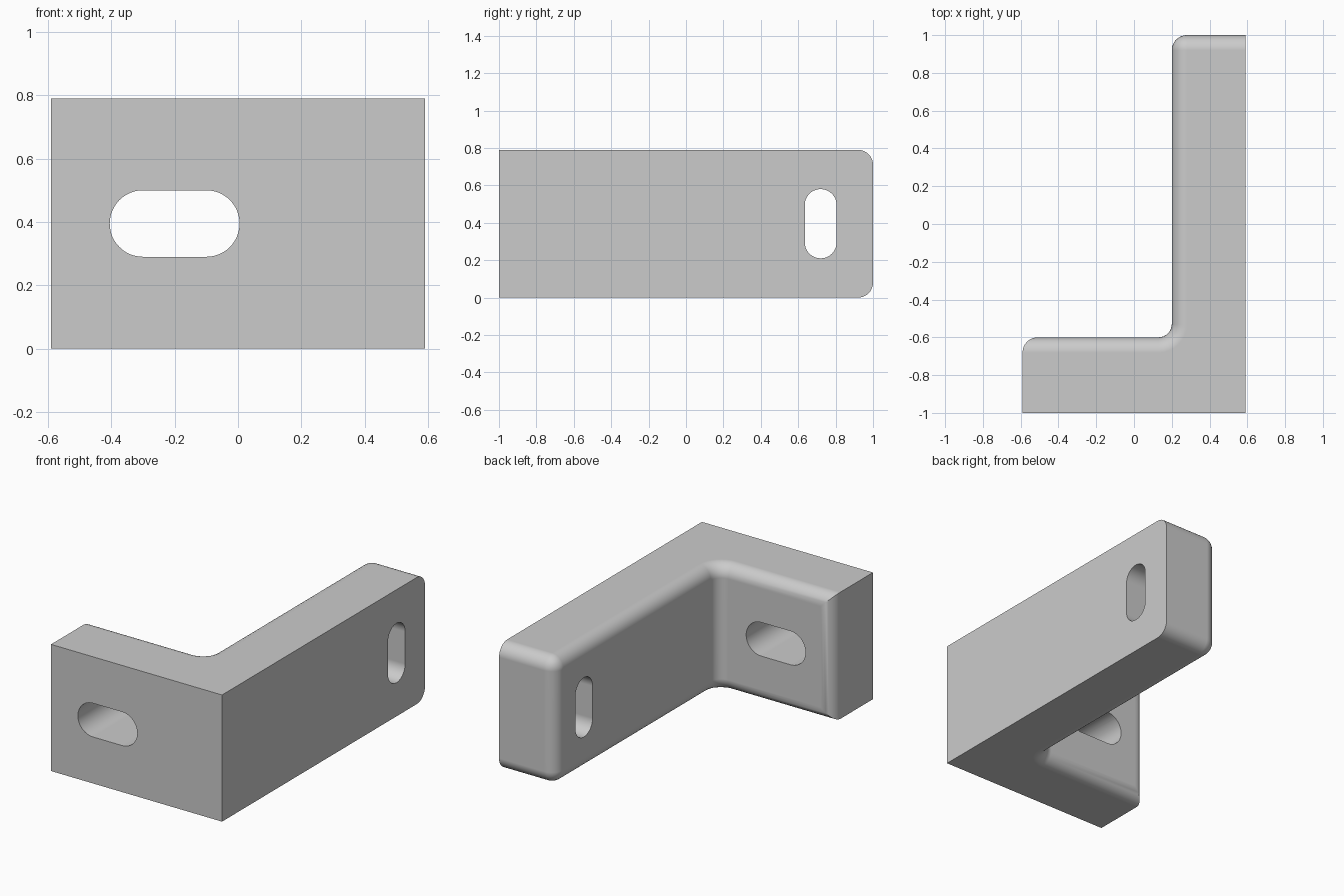
import bpy, bmesh, math
from mathutils import Vector

cube = bpy.data.objects.get("Cube")
if cube:
    bpy.data.objects.remove(cube, do_unlink=True)

W, D, H = 0.59, 1.0, 0.79        # half width, half depth, height
INNER_X, INNER_Y = 0.2, -0.6     # inner faces of the two arms
R = 0.08

grey = bpy.data.materials.new("plain_grey")
grey.use_nodes = True
colour = (0.6, 0.6, 0.6, 1)
grey.diffuse_color = colour
grey.node_tree.nodes["Principled BSDF"].inputs["Base Color"].default_value = colour


def prism(name, outline, direction):
    """Extrude a closed outline along a direction."""
    bm = bmesh.new()
    face = bm.faces.new([bm.verts.new(p) for p in outline])
    out = bmesh.ops.extrude_face_region(bm, geom=[face])
    verts = [v for v in out["geom"] if isinstance(v, bmesh.types.BMVert)]
    bmesh.ops.translate(bm, verts=verts, vec=direction)
    bmesh.ops.recalc_face_normals(bm, faces=bm.faces)
    mesh = bpy.data.meshes.new(name)
    bm.to_mesh(mesh)
    bm.free()
    mesh.materials.append(grey)
    obj = bpy.data.objects.new(name, mesh)
    bpy.context.collection.objects.link(obj)
    return obj


def round_edges(bm, edges, radius):
    bmesh.ops.bevel(bm, geom=edges, offset=radius, offset_type='OFFSET',
                    segments=8, profile=0.5, affect='EDGES', clamp_overlap=False)


def slot_outline(half_length, radius, steps=24):
    """Points of a slot with round ends, long along the first axis."""
    pts = []
    for end in (1, -1):
        for i in range(steps + 1):
            a = math.pi * (i / steps - 0.5)
            pts.append((end * (half_length - radius + radius * math.cos(a)),
                        end * radius * math.sin(a)))
    return pts


# L-shaped body
bracket = prism("angle_bracket",
                [(-W, -D, 0), (W, -D, 0), (W, D, 0), (INNER_X, D, 0),
                 (INNER_X, INNER_Y, 0), (-W, INNER_Y, 0)], Vector((0, 0, H)))
bm = bmesh.new()
bm.from_mesh(bracket.data)

# Fillet in the inside corner
corner = [e for e in bm.edges
          if all((v.co.xy - Vector((INNER_X, INNER_Y))).length < 0.001 for v in e.verts)]
round_edges(bm, corner, 0.07)

# Rounded rims of the inner faces and of the back end
bm.normal_update()
rims = []
for e in bm.edges:
    a, b = (v.co for v in e.verts)
    mid = (a + b) / 2
    flat = abs(a.z - b.z) < 0.001
    inner = mid.x < W - 0.01 and mid.y > INNER_Y - 0.01
    on_end = abs(mid.x + W) < 0.001 or abs(mid.y - D) < 0.001
    if inner and (flat or on_end):
        rims.append(e)
round_edges(bm, rims, R)
bm.to_mesh(bracket.data)
bm.free()

# Slots through both arms
front_slot = prism("front_slot_cutter",
                   [(-0.2 + u, -D - 0.1, 0.395 + v) for u, v in slot_outline(0.205, 0.105)],
                   Vector((0, 0.6, 0)))
side_slot = prism("side_slot_cutter",
                  [(0.1, 0.72 + v, 0.395 + u) for u, v in slot_outline(0.185, 0.085)],
                  Vector((0.6, 0, 0)))
for cutter in (front_slot, side_slot):
    cutter.hide_render = True
    mod = bracket.modifiers.new(cutter.name, 'BOOLEAN')
    mod.operation = 'DIFFERENCE'
    mod.solver = 'EXACT'
    mod.object = cutter

# Apply the cuts, then drop the cutters
graph = bpy.context.evaluated_depsgraph_get()
bracket.data = bpy.data.meshes.new_from_object(bracket.evaluated_get(graph))
bracket.modifiers.clear()
for cutter in (front_slot, side_slot):
    bpy.data.objects.remove(cutter, do_unlink=True)

# Smooth roundings with flat large faces
for o in bpy.context.selected_objects:
    o.select_set(False)
bracket.select_set(True)
bpy.context.view_layer.objects.active = bracket
bpy.ops.object.shade_smooth_by_angle(angle=math.radians(30))
weighted = bracket.modifiers.new("weighted_normals", 'WEIGHTED_NORMAL')
weighted.keep_sharp = True
